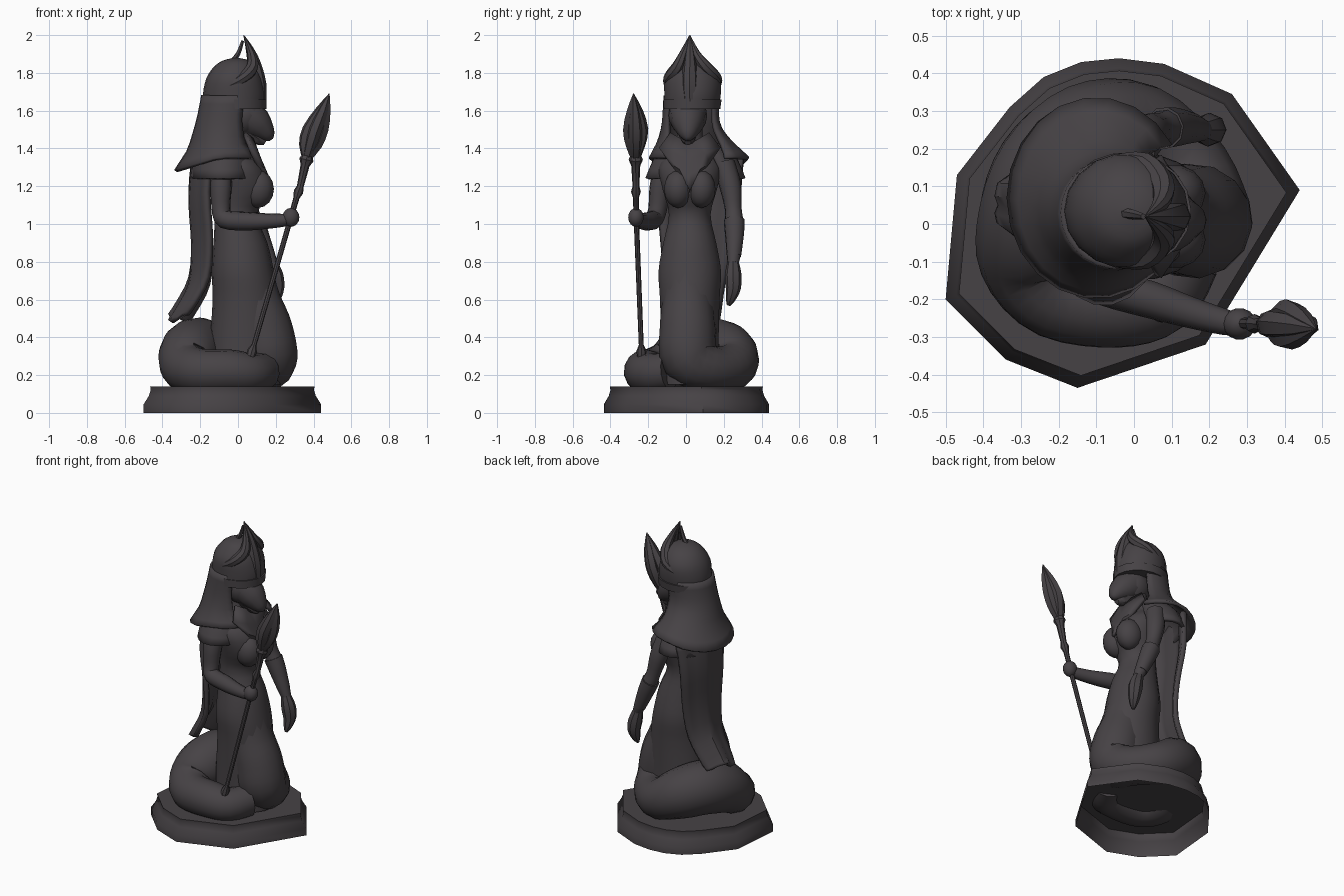
import bpy, bmesh, math
from mathutils import Vector

mat = bpy.data.materials.new("dark stone")
mat.diffuse_color = (0.062, 0.055, 0.060, 1)


def finish(name, rings, closed=True, caps=(True, True), angle=40, solid=0):
    """Skin a list of point rings into one object."""
    bm = bmesh.new()
    rows = [[bm.verts.new(p) for p in r] for r in rings]
    n = len(rows[0])
    for a, b in zip(rows, rows[1:]):
        for i in range(n if closed else n - 1):
            j = (i + 1) % n
            bm.faces.new((a[i], a[j], b[j], b[i]))
    if closed and caps[0]:
        bm.faces.new(rows[0][::-1])
    if closed and caps[1]:
        bm.faces.new(rows[-1])
    bmesh.ops.recalc_face_normals(bm, faces=bm.faces)
    me = bpy.data.meshes.new(name)
    bm.to_mesh(me)
    bm.free()
    ob = bpy.data.objects.new(name, me)
    bpy.context.collection.objects.link(ob)
    me.materials.append(mat)
    if solid:
        m = ob.modifiers.new("thickness", 'SOLIDIFY')
        m.thickness, m.offset = solid, 0
    bpy.ops.object.select_all(action='DESELECT')
    ob.select_set(True)
    bpy.context.view_layer.objects.active = ob
    bpy.ops.object.shade_smooth_by_angle(angle=math.radians(angle))
    return ob


def spline(rows, steps):
    """Catmull-Rom through tuples of any length."""
    out = []
    for i in range(len(rows) - 1):
        p0, p1 = rows[max(i - 1, 0)], rows[i]
        p2, p3 = rows[i + 1], rows[min(i + 2, len(rows) - 1)]
        for s in range(steps):
            t = s / steps
            out.append([0.5 * (2 * b + (c - a) * t + (2 * a - 5 * b + 4 * c - d) * t * t
                        + (3 * b - a - 3 * c + d) * t ** 3)
                        for a, b, c, d in zip(p0, p1, p2, p3)])
    return out + [list(rows[-1])]


def tube(name, pts, sides=10, steps=3):
    """Tapered tube through (x, y, z, radius)."""
    pts = spline(pts, steps) if steps > 1 else pts
    c = [Vector(p[:3]) for p in pts]
    rings, up = [], None
    for i, p in enumerate(pts):
        d = (c[min(i + 1, len(c) - 1)] - c[max(i - 1, 0)]).normalized()
        if up is None:
            up = d.orthogonal()
        up = (up - d * up.dot(d)).normalized()
        side, r = d.cross(up), max(p[3], 0.002)
        rings.append([c[i] + r * (math.cos(k * math.tau / sides) * up
                      + math.sin(k * math.tau / sides) * side) for k in range(sides)])
    return finish(name, rings)


def loft(name, rows, sides=18, steps=3, caps=(True, True)):
    """Stacked ellipses from (cx, cy, z, rx, ry)."""
    return finish(name, [[(cx + rx * math.cos(k * math.tau / sides),
                           cy + ry * math.sin(k * math.tau / sides), z) for k in range(sides)]
                         for cx, cy, z, rx, ry in spline(rows, steps)], caps=caps)


def ball(name, x, y, z, rx, ry, rz):
    rows = []
    for i in range(9):
        a = -math.pi / 2 + math.pi * i / 8
        rows.append((x, y, z + rz * math.sin(a), rx * max(math.cos(a), 0.02), ry * max(math.cos(a), 0.02)))
    return loft(name, rows, 14, 1)


def mantle(name, rows, drop):
    """Shell open towards +x, from (cx, cy, z, rx, ry, opening); the back hangs lower by drop."""
    rings = []
    rows = spline(rows, 2)
    for i, (cx, cy, z, rx, ry, a0) in enumerate(rows):
        arc = [a0 + (math.tau - 2 * a0) * k / 18 for k in range(19)]
        d = drop * (i / (len(rows) - 1)) ** 2
        rings.append([(cx + rx * math.cos(a), cy + ry * math.sin(a),
                       z + d * min(math.cos(a), 0)) for a in arc])
    return finish(name, rings, closed=False, solid=.02)


# Plinth: irregular polygon with a stepped rim, open underneath
outline = [(-.5, -.2), (-.47, .13), (-.33, .31), (-.24, .39), (-.14, .43), (-.04, .44),
           (.08, .425), (.26, .345), (.44, .09), (.19, -.32), (-.15, -.435), (-.34, -.36)]
finish("plinth", [[(-.03 + (x + .03) * s, y * s, z) for x, y in outline]
                  for z, s in ((0, 1), (.045, 1), (.09, .94), (.12, .92), (.14, .925))],
       caps=(False, True), angle=65)

# Torso and draped hips
loft("torso", [(.04, .02, .15, .19, .16), (.04, .02, .35, .19, .155), (.04, .02, .6, .174, .16),
               (.025, .02, .75, .165, .168), (.013, .02, .9, .143, .142), (-.01, .02, 1.05, .112, .112),
               (.02, .02, 1.18, .145, .145), (.005, .02, 1.3, .13, .165), (-.02, .02, 1.38, .085, .11),
               (0, .02, 1.46, .065, .07), (0, .02, 1.56, .065, .07)])
for s in (-1, 1):
    ball("breast", .105, .02 + s * .062, 1.185, .085, .076, .1)

# Serpent body: drops at the front, then coils round to the tail
tube("serpent_coil", [(.06, .01, .8, .11), (.09, .01, .6, .135), (.14, .01, .44, .15),
                      (.165, .02, .29, .15), (.14, .14, .235, .12), (.02, .245, .25, .128),
                      (-.11, .225, .31, .155), (-.21, .13, .34, .165), (-.26, 0, .31, .16),
                      (-.275, -.1, .245, .135), (-.2, -.19, .22, .12), (-.04, -.215, .22, .115),
                      (.07, -.19, .21, .105), (.13, -.09, .22, .1)], 14, 4)

# Hood over the shoulders, hanging lowest at the back, and a second tier below
mantle("hood_mantle", [(-.04, .03, 1.68, .145, .14, 1.0), (-.06, .025, 1.58, .145, .14, 1.0),
                       (-.075, .03, 1.5, .155, .155, .9), (-.09, .05, 1.42, .175, .2, .75),
                       (-.1, .07, 1.35, .23, .26, .55)], .07)
mantle("shoulder_cape", [(-.07, .04, 1.42, .12, .15, .5), (-.08, .05, 1.34, .15, .215, .5),
                         (-.08, .05, 1.24, .16, .258, .6)], .0)

# Pointed collar lying over the chest
finish("collar", [[(x - .05 * u * u, .02 + w * u, z + .06 * abs(u)) for u in (-1, -.5, 0, .5, 1)]
                  for x, z, w in ((.085, 1.42, .1), (.115, 1.34, .16), (.15, 1.26, .1), (.18, 1.17, .02))],
       closed=False, solid=.02)

# Long cape down the back
rows = spline([(-.23, 1.36, -.15, .30), (-.25, 1.15, -.15, .28), (-.235, .9, -.13, .235),
               (-.25, .7, -.11, .2), (-.32, .56, -.09, .18), (-.36, .5, -.06, .17)], 3)
finish("cape", [[(x + .1 * u * u + .01 * math.cos(u * 9), y0 + (y1 - y0) * (u + 1) / 2, z + .02 * math.sin(u * 5))
                 for u in [-1 + k / 5 for k in range(11)]] for x, z, y0, y1 in rows],
       closed=False, solid=.03)

# Animal head with a tapering muzzle
ball("skull", .02, .01, 1.575, .115, .105, .11)
tube("muzzle", [(.04, .01, 1.575, .1), (.10, .01, 1.53, .085), (.145, .01, 1.485, .055),
                (.165, .01, 1.46, .034), (.175, .01, 1.445, .012)], 10, 2)
tube("jaw", [(.04, .01, 1.5, .06), (.11, .01, 1.455, .04), (.145, .01, 1.432, .018)], 8, 2)

# Headdress cap and brow band
loft("headdress", [(-.02, .03, 1.62, .16, .145), (-.02, .035, 1.69, .165, .152), (-.02, .035, 1.77, .148, .15),
                   (-.015, .035, 1.83, .115, .115), (-.01, .03, 1.865, .07, .07), (-.01, .03, 1.88, .01, .01)])
loft("brow_band", [(-.02, .032, 1.61, .17, .152), (-.02, .035, 1.66, .172, .156)], steps=1)

# Crown horns meeting in one point, with front crest and back strut
for s in (-1, 1):
    tube("crown_horn", [(-.05, .035 + s * .13, 1.73, .02), (.03, .035 + s * .125, 1.775, .03),
                        (.075, .03 + s * .075, 1.83, .033), (.07, .02 + s * .035, 1.9, .022),
                        (.03, .02, 2.0, .002)], 8)
tube("front_crest", [(.12, .02, 1.63, .03), (.105, .02, 1.74, .045), (.085, .02, 1.85, .035),
                     (.06, .02, 1.93, .02), (.03, .02, 2.0, .002)], 8)
tube("back_strut", [(-.04, .03, 1.85, .015), (0, .025, 1.9, .013), (.025, .02, 1.97, .008)], 6)

# Right arm bent forward, gripping the staff
tube("right_arm", [(-.09, -.1, 1.32, .06), (-.09, -.135, 1.2, .058), (-.09, -.15, 1.08, .05),
                   (-.07, -.17, 1.025, .05), (.04, -.2, 1.015, .05), (.15, -.235, 1.015, .042),
                   (.24, -.26, 1.02, .035), (.27, -.265, 1.03, .03)], 10)
ball("right_fist", .28, -.265, 1.035, .045, .042, .05)

# Left arm hanging forward, with flared cuff and hand
tube("left_arm", [(.0, .2, 1.32, .06), (.03, .235, 1.2, .058), (.06, .25, 1.08, .045),
                  (.09, .255, 1.0, .05), (.14, .255, .88, .044), (.18, .25, .79, .03)], 10)
tube("left_cuff", [(.08, .255, 1.02, .056), (.11, .257, .95, .052), (.16, .255, .83, .038)], 10, 2)
tube("left_hand", [(.175, .25, .8, .03), (.195, .25, .73, .044), (.205, .25, .66, .04),
                   (.2, .235, .6, .025), (.195, .225, .57, .01)], 8)

# Staff: foot, shaft, knobs and a ribbed leaf-shaped head
tube("staff_shaft", [(.055, -.235, .26, .022), (.075, -.236, .33, .026), (.085, -.237, .36, .013),
                     (.27, -.262, 1.0, .014), (.31, -.265, 1.14, .016), (.32, -.265, 1.17, .026),
                     (.33, -.265, 1.2, .018), (.355, -.266, 1.31, .024), (.362, -.266, 1.34, .038),
                     (.37, -.266, 1.37, .026)], 8, 1)
for dx, dy in ((1, 0), (-1, 0), (0, 1), (0, -1)):
    tube("staff_blade", [(.365, -.267, 1.35, .025), (.385 + dx * .03, -.267 + dy * .02, 1.42, .033),
                         (.41 + dx * .035, -.267 + dy * .032, 1.5, .036),
                         (.45 + dx * .015, -.272 + dy * .016, 1.6, .027),
                         (.483, -.278, 1.69, .002)], 6, 2)
